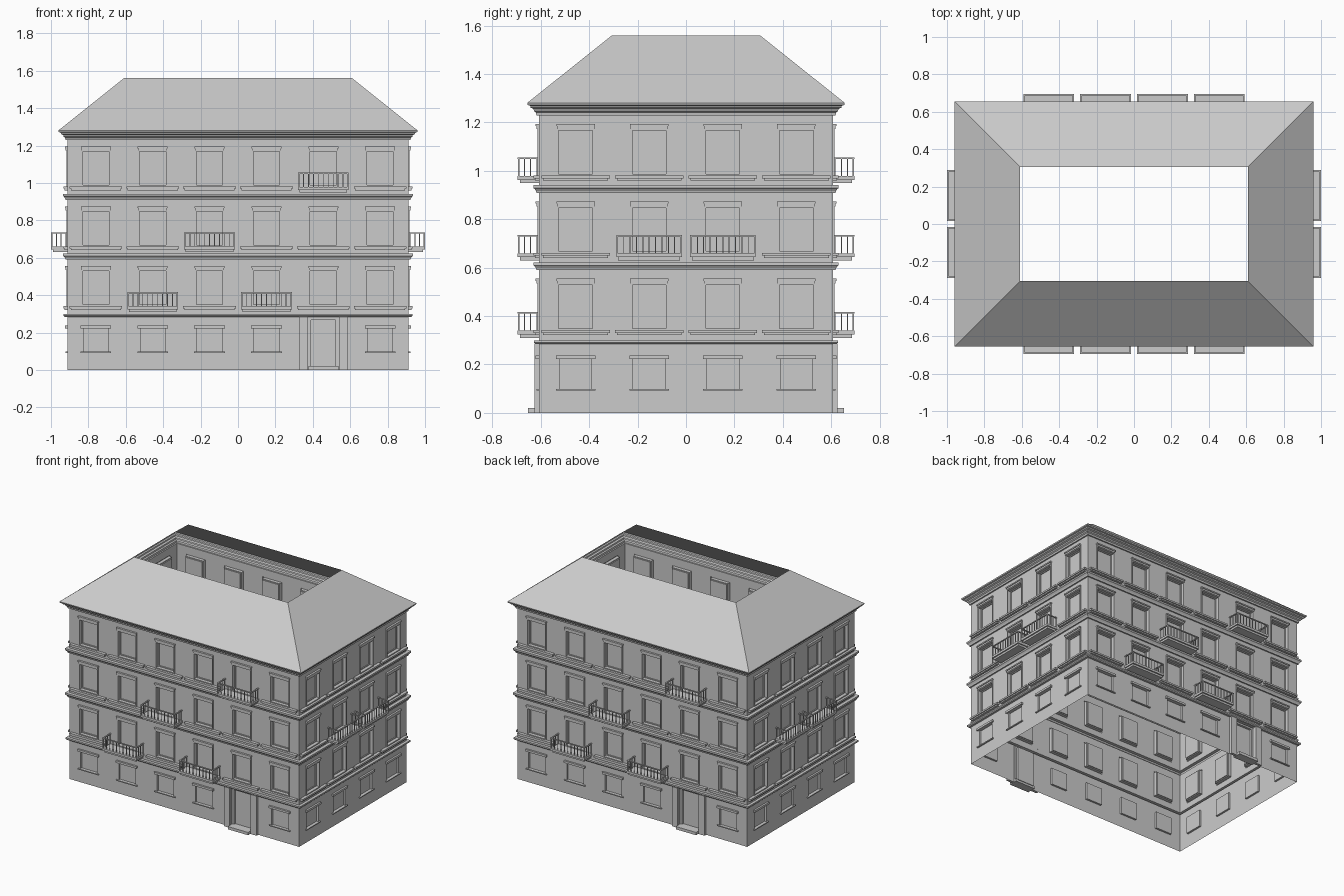
import bpy, bmesh
from mathutils import Matrix, Vector
from math import radians

if "Cube" in bpy.data.objects:
    bpy.data.objects.remove(bpy.data.objects["Cube"])

CELL = 0.304                       # width of one window bay
HX, HY = 3 * CELL, 2 * CELL        # half size of the walls
FLOOR = 0.3195                     # storey height
parts = {}


def part(name):
    return parts.setdefault(name, bmesh.new())


def quad(bm, pts):
    bm.faces.new([bm.verts.new(p) for p in pts])


def rings(name, M, u, loops, cap=True):
    """Bridge nested rectangles (half width, z0, z1, outward offset) on a facade."""
    bm = part(name)
    rects = [[M @ Vector((u + sx * w, -d, z)) for sx, z in
              ((-1, z0), (1, z0), (1, z1), (-1, z1))] for w, z0, z1, d in loops]
    for a, b in zip(rects, rects[1:]):
        for i in range(4):
            j = (i + 1) % 4
            quad(bm, (a[i], a[j], b[j], b[i]))
    if cap:
        quad(bm, rects[-1])


def box(name, M, u0, u1, d0, d1, z0, z1):
    """Box on a facade; d is distance out from the wall."""
    T = M @ Matrix.Translation(((u0 + u1) / 2, -(d0 + d1) / 2, (z0 + z1) / 2))
    bmesh.ops.create_cube(part(name), size=1,
                          matrix=T @ Matrix.Diagonal((u1 - u0, d1 - d0, z1 - z0, 1)))


def sweep(name, profile):
    """Carry an (offset, z) profile around the building with mitred corners."""
    bm = part(name)
    loops = [[(sx * (HX + d), sy * (HY + d), z) for sx, sy in
              ((-1, -1), (1, -1), (1, 1), (-1, 1))] for d, z in profile]
    for a, b in zip(loops, loops[1:]):
        for i in range(4):
            j = (i + 1) % 4
            quad(bm, (a[i], a[j], b[j], b[i]))


def wall_cell(M, u, z0, z1, w, o0, o1):
    rings("walls", M, u, [(CELL / 2, z0, z1, 0), (w, o0, o1, 0)], cap=False)


def ground_window(M, u):
    wall_cell(M, u, 0, 0.284, 0.066, 0.098, 0.222)
    rings("ground_windows", M, u, [(0.066, 0.098, 0.222, 0), (0.066, 0.098, 0.222, -0.014)])
    box("ground_lintels", M, u - 0.082, u + 0.082, 0, 0.013, 0.222, 0.237)
    box("ground_sills", M, u - 0.082, u + 0.082, 0, 0.010, 0.092, 0.099)


def door(M, u):
    wall_cell(M, u, 0, 0.284, 0.082, 0.0, 0.278)
    rings("door", M, u, [(0.082, 0, 0.278, 0), (0.082, 0, 0.278, -0.008),
                         (0.066, 0.015, 0.266, -0.008), (0.066, 0.015, 0.266, -0.025)])
    box("door_step", M, u - 0.08, u + 0.08, -0.02, 0.044, 0, 0.02)
    for s in (-1, 1):
        a, b = sorted((u + s * 0.084, u + s * 0.13))
        box("door_pilasters", M, a, b, 0, 0.019, 0, 0.284)


def window(M, u, zf, balcony):
    z0, z1 = zf + 0.342, zf + 0.534
    wall_cell(M, u, zf + (0.30 if zf == 0 else 0.3025), zf + 0.59, 0.077, z0, z1)
    rings("windows", M, u, [
        (0.077, z0, z1, 0), (0.077, z0, z1, 0.006), (0.070, z0 + 0.007, z1 - 0.006, 0.006),
        (0.070, z0 + 0.007, z1 - 0.006, -0.018), (0.064, z0 + 0.013, z1 - 0.012, -0.018),
        (0.064, z0 + 0.013, z1 - 0.012, -0.024)])
    box("window_lintels", M, u - 0.077, u + 0.077, 0, 0.009, z1, z1 + 0.012)
    box("window_lintels", M, u - 0.080, u + 0.080, 0, 0.014, z1 + 0.012, z1 + 0.021)
    if balcony:
        add_balcony(M, u, zf)
    else:
        box("window_sills", M, u - 0.141, u + 0.141, 0, 0.022, zf + 0.330, z0)
        box("window_sills", M, u - 0.134, u + 0.134, 0, 0.015, zf + 0.321, zf + 0.330)


def add_balcony(M, u, zf):
    w, d, t = 0.136, 0.088, 0.006
    top, rail = zf + 0.340, zf + 0.416
    box("balcony_slabs", M, u - w, u + w, 0, d, zf + 0.324, top)
    box("balcony_slabs", M, u - w + 0.008, u + w - 0.008, 0, d - 0.01, zf + 0.310, zf + 0.324)
    # handrail on three sides
    box("balcony_rails", M, u - w, u + w, d - 0.009, d, rail - t, rail)
    for s in (-1, 1):
        a, b = sorted((u + s * w, u + s * (w - 0.009)))
        box("balcony_rails", M, a, b, 0, d - 0.009, rail - t, rail)
        for y in (0.008, 0.034, 0.059):
            c = u + s * (w - 0.0045)
            box("balcony_balusters", M, c - 0.002, c + 0.002, y - 0.002, y + 0.002, top, rail - t)
    # front balusters, with thicker corner posts
    n = 11
    for i in range(n):
        c = u + (w - 0.0045) * (2 * i / (n - 1) - 1)
        r = 0.0035 if i in (0, n - 1) else 0.002
        box("balcony_balusters", M, c - r, c + r, d - 0.0045 - r, d - 0.0045 + r, top, rail - t)


# Facades: the two long sides match by half turn, as do the two short sides
for k in range(4):
    long_side = k % 2 == 0
    n, half = (6, HY) if long_side else (4, HX)
    balconies = {(1, 0), (3, 0), (2, 1), (4, 2)} if long_side else {(1, 1), (2, 1)}
    M = Matrix.Rotation(radians(90 * k), 4, 'Z') @ Matrix.Translation((0, -half, 0))
    for i in range(n):
        u = (i - (n - 1) / 2) * CELL
        if long_side and i == 4:
            door(M, u)
        else:
            ground_window(M, u)
        for f in range(3):
            window(M, u, f * FLOOR, (i, f) in balconies)

# String courses between storeys
sweep("base_band", [(0, 0.284), (0.014, 0.284), (0.02, 0.29), (0.02, 0.30), (0, 0.30)])
for f in (0, 1):
    z = 0.59 + f * FLOOR
    sweep("floor_bands", [(0, z), (0.010, z), (0.012, z + 0.008), (0.018, z + 0.016),
                          (0.023, z + 0.020), (0.023, z + 0.032), (0, z + 0.032)])

# Eaves cornice and open-topped hipped roof
z = 0.59 + 2 * FLOOR
sweep("eaves_cornice", [(0, z), (0.010, z), (0.012, z + 0.012), (0.020, z + 0.018),
                        (0.022, z + 0.027), (0.034, z + 0.032), (0.036, z + 0.04),
                        (0.046, z + 0.043), (0.048, z + 0.052)])
sweep("roof", [(0.048, z + 0.052), (-0.302, 1.56)])

for name, bm in parts.items():
    bmesh.ops.remove_doubles(bm, verts=bm.verts, dist=1e-5)
    me = bpy.data.meshes.new(name)
    bm.to_mesh(me)
    bm.free()
    bpy.context.collection.objects.link(bpy.data.objects.new(name, me))
